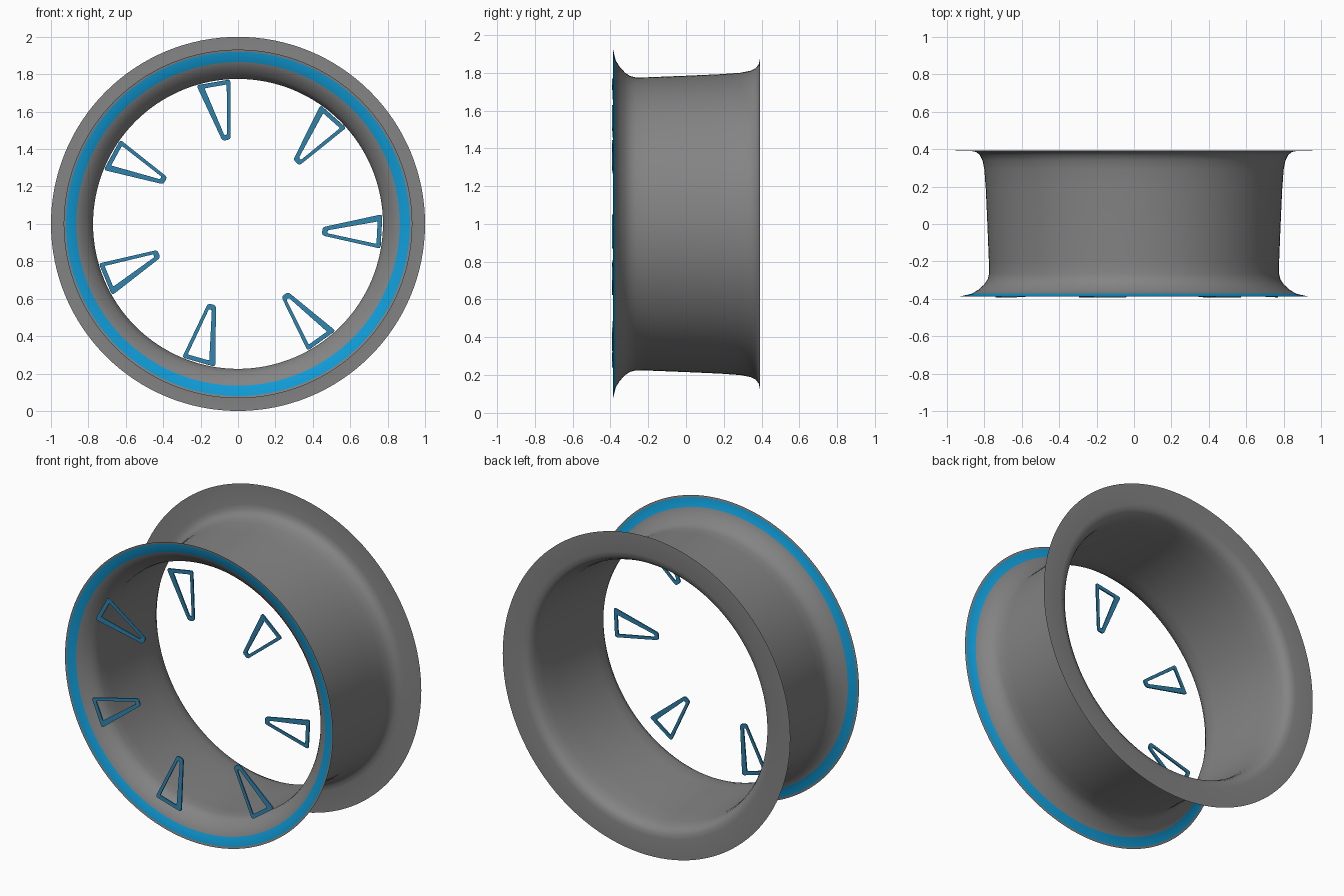
import bpy, bmesh, math
from mathutils import Vector, Matrix

cube = bpy.data.objects.get("Cube")
if cube:
    bpy.data.objects.remove(cube, do_unlink=True)


def material(name, rgb):
    mat = bpy.data.materials.new(name)
    mat.use_nodes = True
    mat.diffuse_color = (*rgb, 1)
    mat.node_tree.nodes["Principled BSDF"].inputs["Base Color"].default_value = (*rgb, 1)
    return mat


grey = material("rim_grey", (0.23, 0.23, 0.23))
blue = material("stripe_blue", (0.005, 0.33, 0.68))
dull_blue = material("insert_blue", (0.03, 0.23, 0.42))
CENTRE = Vector((0, 0, 1))


def finish(bm, name, mats):
    mesh = bpy.data.meshes.new(name)
    bm.to_mesh(mesh)
    bm.free()
    obj = bpy.data.objects.new(name, mesh)
    bpy.context.collection.objects.link(obj)
    for m in mats:
        mesh.materials.append(m)
    return obj


# Wheel barrel: radius / depth profile swept round the axle, front lip to rear flange
profile = [(0.932, -0.387), (0.92, -0.385), (0.865, -0.372), (0.83, -0.35),
           (0.80, -0.322), (0.783, -0.297), (0.775, -0.265), (0.776, -0.2),
           (0.784, 0), (0.792, 0.18), (0.80, 0.29), (0.81, 0.34),
           (0.825, 0.37), (0.845, 0.385), (0.875, 0.391), (1.0, 0.392)]
bm = bmesh.new()
verts = [bm.verts.new((r, y, 1)) for r, y in profile]
edges = [bm.edges.new(pair) for pair in zip(verts, verts[1:])]
bmesh.ops.spin(bm, geom=verts + edges, cent=CENTRE, axis=(0, 1, 0),
               angle=2 * math.pi, steps=128, use_merge=True)
bmesh.ops.remove_doubles(bm, verts=bm.verts, dist=0.0005)
bmesh.ops.recalc_face_normals(bm, faces=bm.faces)
for f in bm.faces:
    f.smooth = True
    mid = f.calc_center_median()
    radius = math.hypot(mid.x, mid.z - 1)
    # Painted stripe on the front lip
    f.material_index = int(mid.y < -0.3 and 0.87 < radius < 0.92)
finish(bm, "wheel_barrel", [grey, blue])


# Triangular window frames
def rounded(corners, size, steps=4):
    """Closed outline with each corner replaced by a short curve."""
    pts = [Vector(c) for c in corners]
    out = []
    for i, p in enumerate(pts):
        a = p + (pts[i - 1] - p).normalized() * size
        b = p + (pts[(i + 1) % len(pts)] - p).normalized() * size
        for k in range(steps + 1):
            t = k / steps
            out.append(a * (1 - t) ** 2 + p * 2 * t * (1 - t) + b * t * t)
    return out


outer = rounded([(0.768, -0.092), (0.768, 0.092), (0.452, 0.006), (0.452, -0.038)], 0.016)
inner = rounded([(0.745, -0.068), (0.745, 0.052), (0.48, -0.009), (0.48, -0.025)], 0.007)


def window_frame(index):
    bm = bmesh.new()
    # Plate leans slightly back toward the hub
    loops = [[bm.verts.new((p.x, -0.388 + (0.768 - p.x) * 0.05, p.y)) for p in loop]
             for loop in (outer, inner)]
    n = len(outer)
    for i in range(n):
        j = (i + 1) % n
        bm.faces.new((loops[0][i], loops[0][j], loops[1][j], loops[1][i]))
    bmesh.ops.recalc_face_normals(bm, faces=bm.faces)
    turn = math.radians(3) - index * math.tau / 7
    bm.transform(Matrix.Translation(CENTRE) @ Matrix.Rotation(turn, 4, 'Y'))
    obj = finish(bm, f"window_frame_{index + 1}", [dull_blue])
    solid = obj.modifiers.new("thickness", 'SOLIDIFY')
    solid.thickness = 0.008
    solid.offset = 0


for i in range(7):
    window_frame(i)
